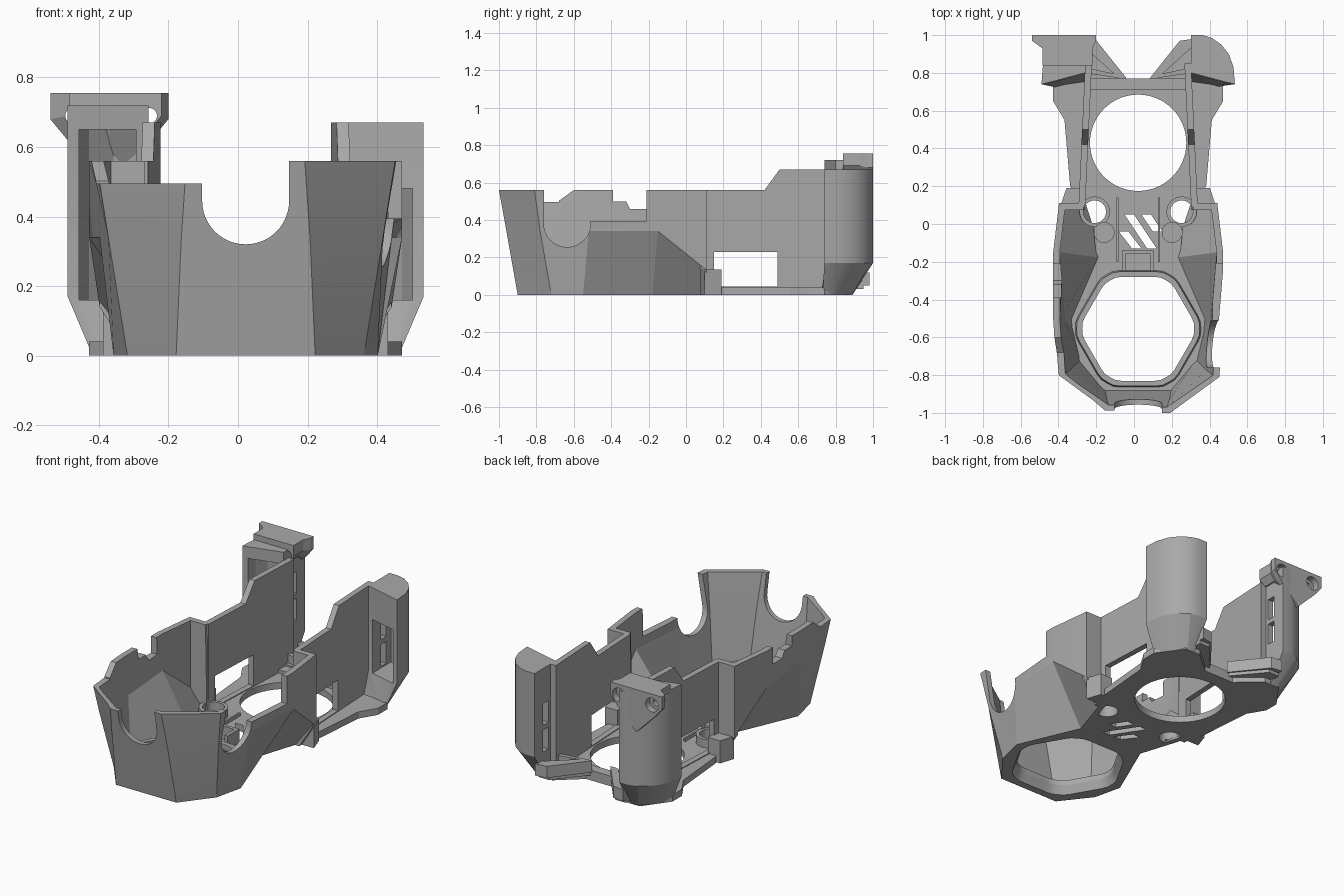
import bpy, bmesh, math

if "Cube" in bpy.data.objects:
    bpy.data.objects.remove(bpy.data.objects["Cube"])

CX = 0.022  # symmetry plane of the body

grey = bpy.data.materials.new("mid grey plastic")
grey.use_nodes = True
grey.diffuse_color = (0.4, 0.4, 0.4, 1)
grey.node_tree.nodes["Principled BSDF"].inputs["Base Color"].default_value = (0.4, 0.4, 0.4, 1)


def loft(name, sections):
    """Closed solid through matching closed loops of 3D points."""
    bm = bmesh.new()
    rings = [[bm.verts.new(p) for p in s] for s in sections]
    for a, b in zip(rings, rings[1:]):
        for i in range(len(a)):
            j = (i + 1) % len(a)
            bm.faces.new((a[i], a[j], b[j], b[i]))
    bm.faces.new(rings[0])
    bm.faces.new(rings[-1])
    bmesh.ops.recalc_face_normals(bm, faces=bm.faces)
    mesh = bpy.data.meshes.new(name)
    bm.to_mesh(mesh)
    bm.free()
    mesh.materials.append(grey)
    ob = bpy.data.objects.new(name, mesh)
    bpy.context.collection.objects.link(ob)
    return ob


def prism(name, pts, a, b, axis="z"):
    put = {"x": lambda p, h: (h, p[0], p[1]),
           "y": lambda p, h: (p[0], h, p[1]),
           "z": lambda p, h: (p[0], p[1], h)}[axis]
    return loft(name, [[put(p, h) for p in pts] for h in (a, b)])


def box(name, x0, x1, y0, y1, z0, z1):
    return prism(name, [(x0, y0), (x1, y0), (x1, y1), (x0, y1)], z0, z1)


def disc(cx, cy, r, n=48):
    return [(cx + r * math.cos(i * math.tau / n), cy + r * math.sin(i * math.tau / n)) for i in range(n)]


def cut(ob, *cutters):
    bpy.context.view_layer.objects.active = ob
    for c in cutters:
        c.hide_render = True
        m = ob.modifiers.new("cut", "BOOLEAN")
        m.operation, m.solver, m.object = "DIFFERENCE", "EXACT", c
        bpy.ops.object.modifier_apply(modifier=m.name)
        bpy.data.objects.remove(c)


def side(pts, s):
    return [(CX + s * p[0], *p[1:]) for p in pts]


def sbox(name, s, x0, x1, *rest):
    return box(name, *sorted((CX + s * x0, CX + s * x1)), *rest)


# Floor plate with its openings
half = [(0.2, -0.9), (0.34, -0.72), (0.38, -0.55), (0.22, -0.18), (0.24, 0), (0.36, 0.2),
        (0.39, 0.55), (0.45, 0.65), (0.45, 0.74), (0.34, 0.89), (0.24, 0.89), (0.1, 0.77)]
floor = prism("floor_plate", side(half, 1) + side(half[::-1], -1), 0, 0.04)


def hex_ring(scale, z):
    ring = []
    for i in range(60):
        t = i * 6
        r = scale * min(0.275 / math.cos(math.radians(t % 60 - 30)), 0.296)
        ring.append((CX + r * math.cos(math.radians(t)), -0.555 + r * math.sin(math.radians(t)), z))
    return ring


def front_opening():
    return loft("cutter", [hex_ring(1.12, -0.02), hex_ring(1, 0.05), hex_ring(1, 0.3)])


cut(floor, front_opening(), prism("cutter", disc(CX, 0.43, 0.255, 64), -0.1, 0.2))
for s in (1, -1):
    cut(floor, prism("cutter", disc(CX + s * 0.23, 0.065, 0.06), -0.1, 0.2))
for x0, y0, x1, y1 in ((-0.08, -0.04, -0.01, -0.13), (-0.05, 0.05, 0.07, -0.13), (0.04, 0.05, 0.1, -0.04)):
    slot = [(x0, y0), (x0 + 0.05, y0), (x1 + 0.05, y1), (x1, y1)]
    cut(floor, prism("cutter", slot, -0.1, 0.2))

collar = loft("front_opening_collar", [hex_ring(1.14, 0.01), hex_ring(1.1, 0.08)])
cut(collar, front_opening())

# Front bowl: each control point holds bottom, bend and rim positions
bowl_half = [((0.2, -0.9, 0), (0.185, -0.96, 0.34), (0.17, -1.0, 0.56)),
             ((0.34, -0.72, 0), (0.395, -0.78, 0.34), (0.43, -0.81, 0.56)),
             ((0.38, -0.55, 0), (0.42, -0.52, 0.34), (0.45, -0.5, 0.56)),
             ((0.22, -0.18, 0), (0.45, -0.15, 0.34), (0.45, -0.15, 0.56)),
             ((0.31, 0.1, 0), (0.42, 0.1, 0.14), (0.42, 0.1, 0.56))]


def shell_section(col):
    inner = []
    for x, y, z in col:
        dx, dy = -x, max(-0.7 - y, 0)
        k = 0.035 / math.hypot(dx, dy)
        inner.append((x + dx * k, y + dy * k, z))
    return list(col) + inner[::-1]


cols = [shell_section(c) for c in bowl_half]
bowl = loft("front_bowl", [side(c, -1) for c in cols[::-1]] + [side(c, 1) for c in cols])
cut(bowl,
    prism("cutter", disc(CX, 0.445, 0.125), -1.2, -0.75, "y"),
    box("cutter", CX - 0.125, CX + 0.125, -1.2, -0.75, 0.445, 0.8),
    box("cutter", -0.7, CX, -1.2, -0.68, 0.495, 0.8),
    prism("cutter", [(-0.69, 0.495), (-0.6, 0.56), (-0.6, 0.8), (-0.69, 0.8)], -0.7, -0.2, "x"),
    prism("cutter", [(-0.39, 0.8), (-0.39, 0.5), (-0.32, 0.5), (-0.3, 0.46), (-0.21, 0.46), (-0.21, 0.8)],
          -0.7, -0.2, "x"),
    prism("cutter", disc(-0.635, 0.38, 0.125), 0.25, 0.7, "x"),
    box("cutter", 0.25, 0.7, -0.76, -0.51, 0.38, 0.8),
    box("cutter", 0.25, 0.7, -0.52, -0.21, 0.395, 0.8))

column_plan = [(0.28, 0.8), (0.28, 1.0), (0.34, 1.0), (0.39, 0.985), (0.44, 0.95),
               (0.48, 0.9), (0.505, 0.83), (0.512, 0.74), (0.47, 0.75)]
column_foot = [(0.28, 0.74), (0.28, 0.89), (0.31, 0.89), (0.33, 0.89), (0.36, 0.86),
               (0.39, 0.82), (0.42, 0.78), (0.44, 0.73), (0.42, 0.72)]
pocket_plan = [(0.315, 0.65), (0.315, 0.965), (0.38, 0.95), (0.45, 0.89), (0.48, 0.82), (0.48, 0.65)]
wall_profile = [(0.09, 0), (0.09, 0.56), (0.42, 0.56), (0.5, 0.67), (0.85, 0.67), (0.85, 0)]

for s, tag in ((1, "left"), (-1, "right")):
    # Cross wall and foot closing the bowl at its rear
    prism(tag + "_cross_wall",
          side([(0.28, 0), (0.33, 0), (0.42, 0.14), (0.42, 0.56), (0.29, 0.56)], s), 0.075, 0.11, "y")
    prism(tag + "_foot", side([(0.3, 0.1), (0.41, 0.1), (0.38, 0.19), (0.3, 0.19)], s), 0.0, 0.135)

    # Long thin side wall with window
    wall = loft(tag + "_side_wall",
                [[(CX + s * (0.315 - 0.047 * y + t), y, z) for y, z in wall_profile] for t in (-0.03, 0.005)])
    cut(wall, sbox("cutter", s, 0.2, 0.5, 0.15, 0.49, 0.045, 0.23))

    # Hollow rear column with slots
    top, pocket_top = (0.67, 0.48) if s > 0 else (0.72, 0.65)
    levels = [(column_foot, 0), (column_plan, 0.17), (column_plan, top)]
    column = loft(tag + "_rear_column", [[(x, y, z) for x, y in side(p, s)] for p, z in levels])
    cut(column, prism("cutter", side(pocket_plan, s), 0.16, pocket_top))
    lift = 0 if s > 0 else 0.1
    for z in (0.17, 0.33):
        cut(column, sbox("cutter", s, 0.2, 0.34, 0.87, 0.92, z + lift, z + lift + 0.13))

    # Low rear bracket: plate and two ribs
    prism(tag + "_bracket_plate", side([(0.29, 0.95), (0.22, 0.95), (0.07, 0.77), (0.29, 0.77)], s), 0.03, 0.07)
    prism(tag + "_bracket_outer_rib", side([(0.29, 0.98), (0.22, 0.97), (0.06, 0.77), (0.1, 0.77), (0.29, 0.94)], s),
          0.05, 0.12)
    prism(tag + "_bracket_inner_rib", side([(0.29, 0.83), (0.29, 0.8), (0.08, 0.77), (0.1, 0.79)], s), 0.05, 0.12)

    # Screw boss, post and rail on the floor
    boss = prism(tag + "_screw_boss", disc(CX + s * 0.23, 0.065, 0.08), 0.02, 0.09)
    cut(boss, prism("cutter", disc(CX + s * 0.23, 0.065, 0.06), -0.1, 0.2))
    prism(tag + "_post", disc(CX + s * 0.18, -0.045, 0.055), 0.03, 0.1)
    sbox(tag + "_floor_rail", s, 0.105, 0.115, -0.2, 0.14, 0.03, 0.06)
    sbox(tag + "_socket_side", s, 0.065, 0.085, -0.25, -0.14, 0.03, 0.12)

# Floor ribs between the side parts
box("socket_back", CX - 0.085, CX + 0.085, -0.16, -0.14, 0.03, 0.12)
box("rear_rib", CX - 0.27, CX + 0.27, 0.71, 0.77, 0.03, 0.06)

# Shield-shaped mounting head on the tall column
head = [(-0.54, 0.755), (-0.2, 0.755), (-0.2, 0.68), (-0.25, 0.62), (-0.37, 0.5), (-0.49, 0.62), (-0.54, 0.68)]
neck = [(-0.485, 0.755), (-0.22, 0.755), (-0.22, 0.69), (-0.25, 0.65), (-0.37, 0.65), (-0.46, 0.65), (-0.485, 0.69)]
mount = loft("mounting_head", [[(x, 0.84, z) for x, z in neck], [(x, 0.93, z) for x, z in neck],
                               [(x, 0.97, z) for x, z in head], [(x, 1.0, z) for x, z in head]])
for x in (-0.255, -0.475):
    cut(mount, prism("cutter", disc(x, 0.69, 0.022, 24), 0.7, 1.1, "y"),
        prism("cutter", disc(x, 0.69, 0.042, 32), 0.96, 1.1, "y"))

# Smooth shallow angles only
bpy.ops.object.select_all(action="DESELECT")
for ob in bpy.context.collection.objects:
    if ob.type == "MESH" and ob.data.materials and ob.data.materials[0] == grey:
        ob.select_set(True)
        bpy.context.view_layer.objects.active = ob
bpy.ops.object.shade_smooth_by_angle(angle=math.radians(20))
